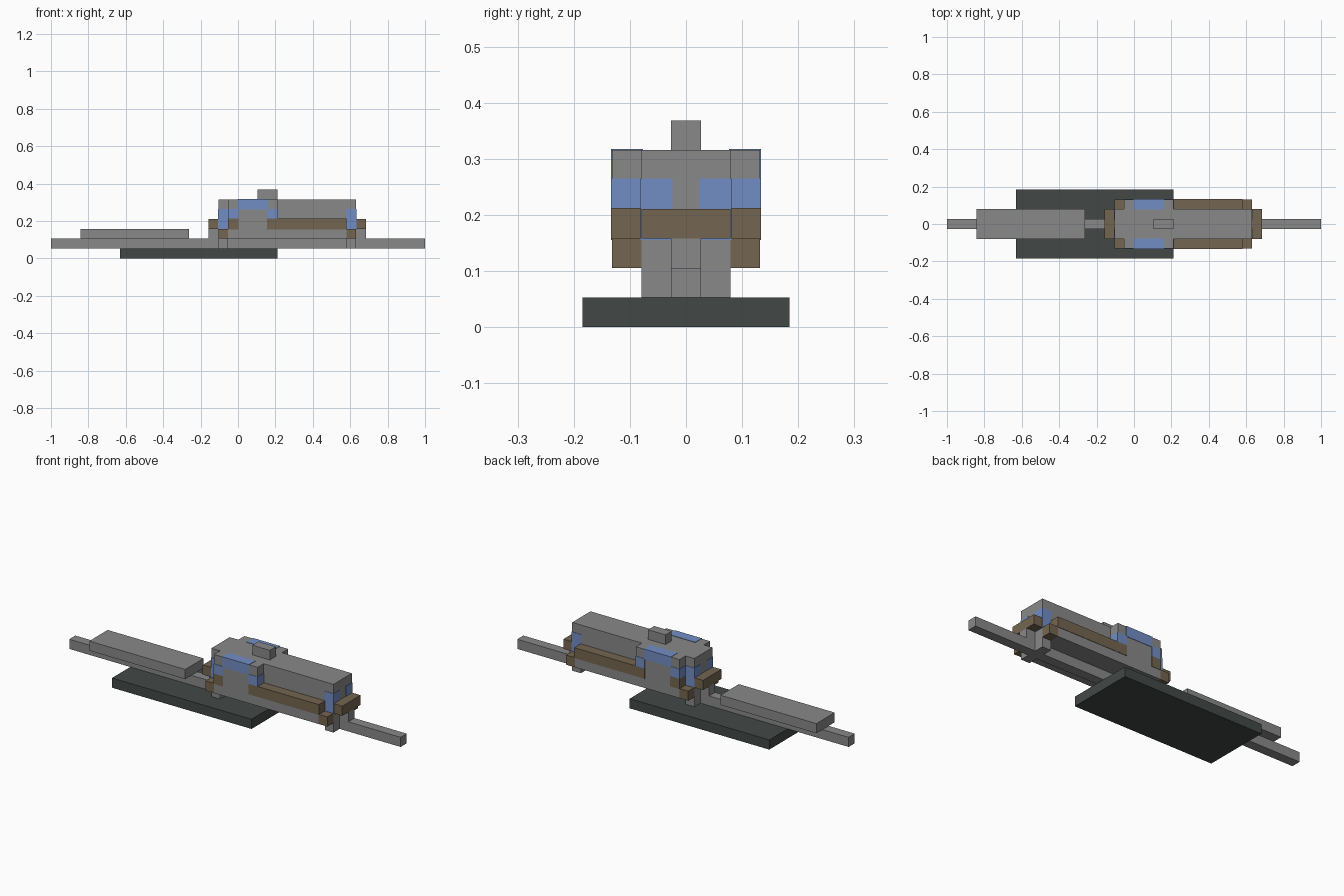
import bpy

old = bpy.data.objects.get("Cube")
if old:
    bpy.data.objects.remove(old, do_unlink=True)

U = 2 / 38      # one block
PROUD = 0.002   # how far painted blocks stand out from the body


def material(name, rgb):
    mat = bpy.data.materials.new(name)
    mat.use_nodes = True
    colour = (*rgb, 1)
    mat.diffuse_color = colour
    bsdf = mat.node_tree.nodes["Principled BSDF"]
    bsdf.inputs["Base Color"].default_value = colour
    bsdf.inputs["Roughness"].default_value = 0.9
    return mat


grey = material("steel_grey", (0.25, 0.25, 0.25))
blue = material("window_blue", (0.17, 0.27, 0.55))
brown = material("trim_brown", (0.175, 0.132, 0.082))
dark = material("base_dark", (0.055, 0.066, 0.062))


def box(name, x, y, z, mat, grow=0.0):
    """Box from block ranges; x counts from the left end, y from the centre."""
    lo = [-1 + x[0] * U - grow, y[0] * U - grow, z[0] * U - grow]
    hi = [-1 + x[1] * U + grow, y[1] * U + grow, z[1] * U + grow]
    bpy.ops.mesh.primitive_cube_add(size=1, location=[(a + b) / 2 for a, b in zip(lo, hi)])
    ob = bpy.context.object
    ob.name = ob.data.name = name
    ob.scale = [b - a for a, b in zip(lo, hi)]
    bpy.ops.object.transform_apply(location=False, rotation=False, scale=True)
    ob.data.materials.append(mat)
    return ob


def centred(name, x, half, z, mat):
    return box(name, x, (-half, half), z, mat)


def pair(name, x, y, z, mat, grow=0.0):
    """The same box on both sides of the model."""
    box(name + "_back", x, y, z, mat, grow)
    box(name + "_front", x, (-y[1], -y[0]), z, mat, grow)


# Base, rail and load
centred("base_plate", (7, 23), 3.5, (0, 1), dark)
centred("rail", (0, 38), 0.5, (1, 2), grey)
centred("load_block", (3, 14), 1.5, (2, 3), grey)

# Body
centred("lower_body", (18, 30), 2.5, (2, 4), grey)
centred("upper_body", (17, 31), 1.5, (3, 6), grey)
centred("cabin", (18, 23), 2.5, (4, 6), grey)
centred("chimney", (21, 23), 0.5, (6, 7), grey)

# Brown trim along the sides
SIDE = (1.5, 2.5)
pair("side_trim", (22, 30), SIDE, (3, 4), brown, PROUD)
pair("cabin_corner_trim", (18, 19), SIDE, (3, 4), brown, PROUD)

# Cabin side windows
pair("roof_window", (19, 22), SIDE, (5, 6), blue, PROUD)
for label, x in (("rear", 18), ("fore", 22)):
    pair(label + "_cabin_window", (x, x + 1), SIDE, (4, 5), blue, PROUD)

# Both ends: bogie, coupling, bumper, corner blocks and corner windows
for label, x, outer in (("rear", 17, 16), ("fore", 30, 31)):
    centred(label + "_bogie", (x, x + 1), 1.5, (1, 3), grey)
    centred(label + "_coupling", (outer, outer + 1), 0.5, (2, 3), grey)
    centred(label + "_bumper", (outer, outer + 1), 1.5, (3, 4), brown)
    pair(label + "_corner_block", (x, x + 1), SIDE, (2, 3), brown)
    pair(label + "_corner_window", (x, x + 1), (0.5, 1.5), (3, 5), blue, PROUD)
